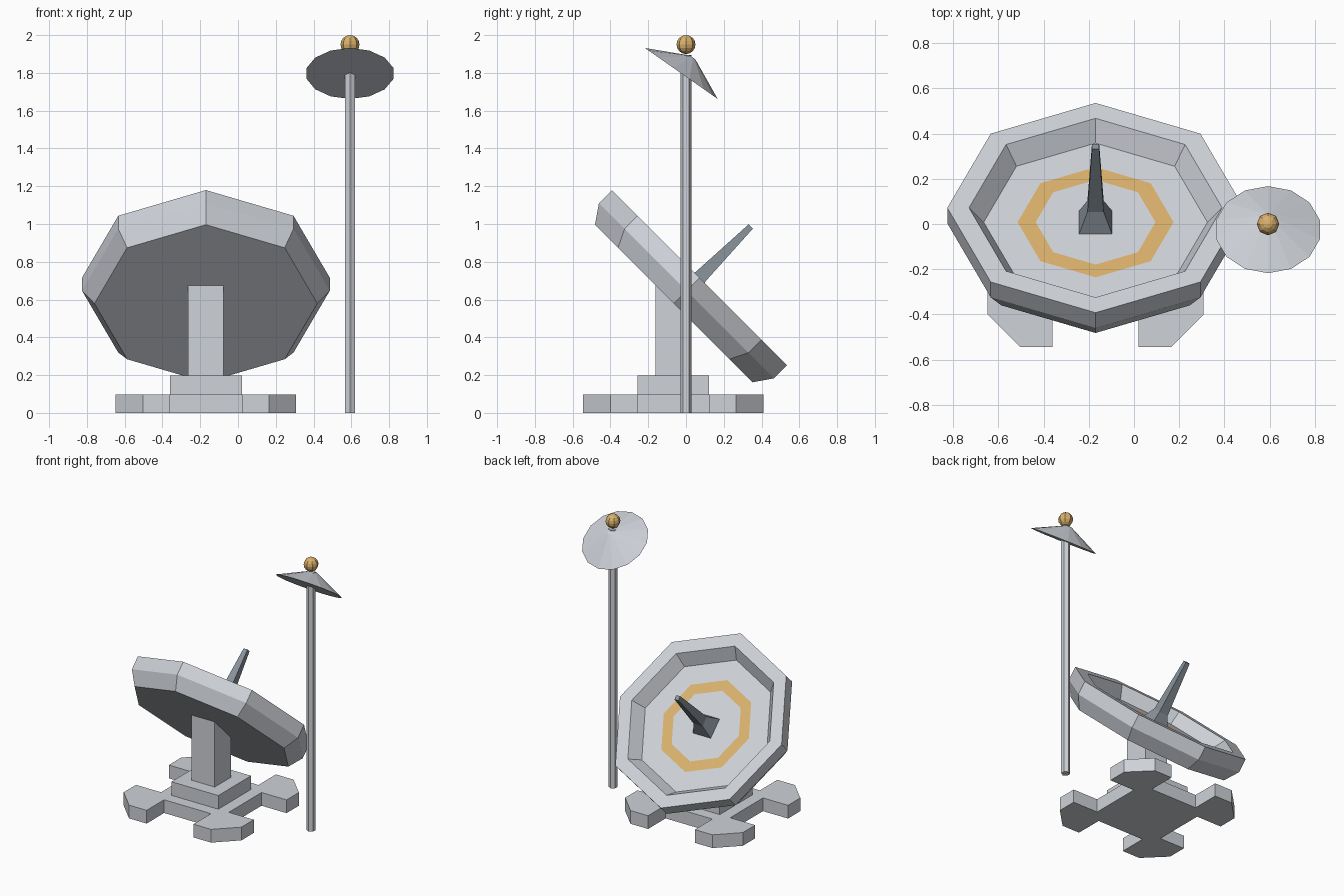
import bpy, bmesh
from math import pi, cos, sin, radians, sqrt

old = bpy.data.objects.get("Cube")
if old:
    bpy.data.objects.remove(old, do_unlink=True)


def material(name, rgb):
    m = bpy.data.materials.new(name)
    m.use_nodes = True
    m.diffuse_color = (*rgb, 1)
    m.node_tree.nodes["Principled BSDF"].inputs["Base Color"].default_value = (*rgb, 1)
    return m


GREY = material("light_grey", (0.62, 0.645, 0.69))
GOLD = material("gold", (0.70, 0.44, 0.15))
STEEL = material("steel_grey", (0.25, 0.29, 0.33))


def finish(name, bm, mats, loc=(0, 0, 0), tilt=0):
    bmesh.ops.recalc_face_normals(bm, faces=bm.faces)
    mesh = bpy.data.meshes.new(name)
    bm.to_mesh(mesh)
    bm.free()
    for m in mats:
        mesh.materials.append(m)
    ob = bpy.data.objects.new(name, mesh)
    ob.location = loc
    ob.rotation_euler.x = radians(tilt)
    bpy.context.collection.objects.link(ob)
    return ob


def loft(name, sides, profile, mats, loc, tilt=0, turn=0.0, accent_band=None):
    """Closed solid through regular polygons given as (radius, height)."""
    bm = bmesh.new()
    rings = []
    for r, z in profile:
        angles = [2 * pi * i / sides + turn for i in range(sides)]
        rings.append([bm.verts.new((r * cos(a), r * sin(a), z)) for a in angles])
    for k, (a, b) in enumerate(zip(rings, rings[1:])):
        for i in range(sides):
            j = (i + 1) % sides
            f = bm.faces.new((a[i], a[j], b[j], b[i]))
            f.material_index = int(k == accent_band)
    bm.faces.new(rings[0][::-1])
    bm.faces.new(rings[-1])
    return finish(name, bm, mats, loc, tilt)


BX, BY = -0.17, -0.067   # pedestal axis
DISH = (BX, 0.003, 0.647)

# Base plate: one quarter outline with a chamfered foot, turned four times
bm = bmesh.new()
quarter = [(0.275, 0.19), (0.478, 0.19), (0.478, 0.333),
           (0.333, 0.478), (0.19, 0.478), (0.19, 0.275)]
outline = []
for q in range(4):
    for x, y in quarter:
        for _ in range(q):
            x, y = -y, x
        outline.append(bm.verts.new((x, y, 0)))
plate = bm.faces.new(outline)
top = bmesh.ops.extrude_face_region(bm, geom=[plate])["geom"]
bmesh.ops.translate(bm, vec=(0, 0, 0.097),
                    verts=[v for v in top if isinstance(v, bmesh.types.BMVert)])
finish("base_plate", bm, [GREY], (BX, BY, 0))

# Pedestal block
loft("pedestal", 4, [(0.19 * sqrt(2), 0.09), (0.19 * sqrt(2), 0.197)],
     [GREY], (BX, BY, 0), turn=pi / 4)

# Support column, its top sloped to sit inside the dish back
column = loft("support_column", 4, [(0.094 * sqrt(2), 0.19), (0.094 * sqrt(2), 0.6)],
              [GREY], (BX, BY, 0), turn=pi / 4)
for v in column.data.vertices:
    if v.co.z > 0.5:
        v.co.z = 0.54 - (v.co.y + BY)

# Main dish with rim, recessed floor and painted ring
loft("main_dish", 8,
     [(0.59, -0.096), (0.656, 0), (0.656, 0.097), (0.56, 0.097),
      (0.495, 0.007), (0.345, 0.007), (0.265, 0.007)],
     [GREY, GOLD], DISH, tilt=-45, accent_band=5)

# Receiver spike
loft("receiver_spike", 4,
     [(0.073 * sqrt(2), 0.005), (0.036 * sqrt(2), 0.106), (0.016 * sqrt(2), 0.48)],
     [STEEL], DISH, tilt=-45, turn=pi / 4)

# Mast with small tilted dish and ball
MX = 0.593
loft("mast", 6, [(0.03, 0), (0.03, 1.895)], [GREY], (MX, 0, 0), turn=pi / 2)
loft("small_dish", 14, [(0.235, 0), (0.018, 0.104)], [GREY],
     (MX, -0.025, 1.797), tilt=-35, turn=pi / 2)
bm = bmesh.new()
bmesh.ops.create_uvsphere(bm, u_segments=8, v_segments=8, radius=0.05)
finish("mast_ball", bm, [GOLD], (MX, 0, 1.95))
